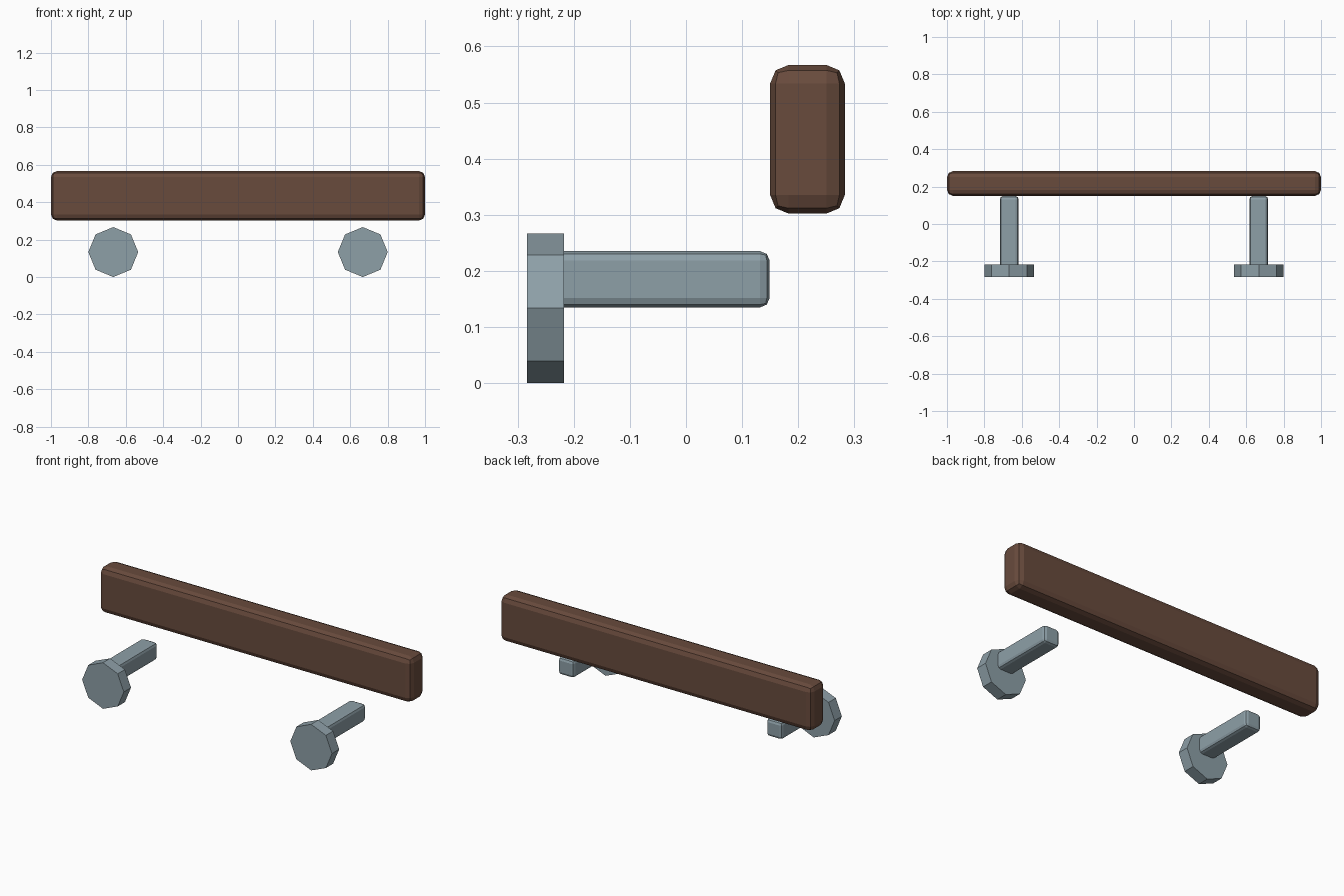
import bpy, math

if "Cube" in bpy.data.objects:
    bpy.data.objects.remove(bpy.data.objects["Cube"])


def material(name, rgb):
    m = bpy.data.materials.new(name)
    m.diffuse_color = (*rgb, 1)
    m.use_nodes = True
    m.node_tree.nodes["Principled BSDF"].inputs["Base Color"].default_value = m.diffuse_color
    return m


wood = material("dark_wood", (0.14, 0.07, 0.046))
steel = material("blue_grey_steel", (0.27, 0.35, 0.39))


def box(name, lo, hi, bevel, mat):
    """Box between two corners with chamfered (two-step) edges."""
    bpy.ops.mesh.primitive_cube_add(size=1, location=[(a + b) / 2 for a, b in zip(lo, hi)])
    ob = bpy.context.object
    ob.name = name
    ob.scale = [b - a for a, b in zip(lo, hi)]
    bpy.ops.object.transform_apply(location=False, rotation=False, scale=True)
    mod = ob.modifiers.new("Bevel", 'BEVEL')
    mod.width, mod.segments = bevel, 2
    ob.data.materials.append(mat)
    return ob


# Long rail
box("rail", (-1, 0.15, 0.302), (1, 0.283, 0.567), 0.033, wood)

# Two brackets: octagonal wall plate and square arm
for side, x in (("left", -0.667), ("right", 0.667)):
    bpy.ops.mesh.primitive_cylinder_add(vertices=8, radius=0.1335, depth=0.066,
                                        location=(x, -0.25, 0.1335),
                                        rotation=(math.pi / 2, 0, 0))
    plate = bpy.context.object
    plate.name = side + "_wall_plate"
    plate.data.materials.append(steel)
    box(side + "_arm", (x - 0.05, -0.25, 0.135), (x + 0.05, 0.149, 0.235), 0.0167, steel)
